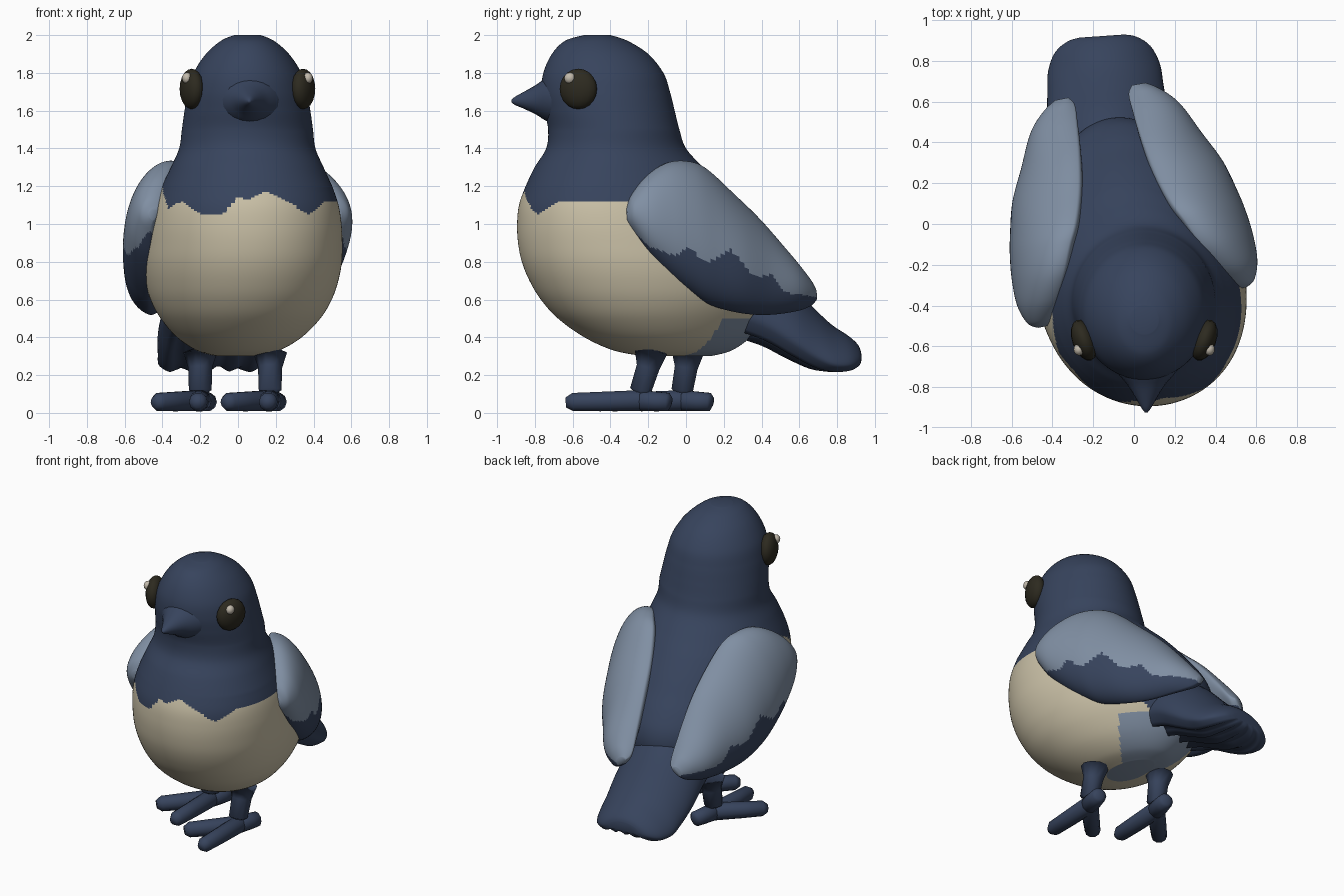
import bpy
import bmesh
from math import sin, cos, pi, radians
from mathutils import Vector, Matrix

cube = bpy.data.objects.get("Cube")
if cube:
    bpy.data.objects.remove(cube, do_unlink=True)


def material(name, rgb):
    mat = bpy.data.materials.new(name)
    mat.use_nodes = True
    colour = (*rgb, 1)
    mat.diffuse_color = colour
    mat.node_tree.nodes["Principled BSDF"].inputs["Base Color"].default_value = colour
    return mat


navy = material("navy plumage", (0.038, 0.057, 0.109))
grey = material("blue grey plumage", (0.216, 0.275, 0.366))
cream = material("cream belly", (0.59, 0.53, 0.385))
black = material("dark eye", (0.026, 0.023, 0.014))
white = material("eye glint", (0.54, 0.49, 0.41))


def placed(x, degrees):
    """Frame for parts that are turned a little away from the head."""
    return Matrix.Translation((x, -0.41, 0)) @ Matrix.Rotation(radians(degrees), 4, "Z")


def smooth(rows, steps):
    """Catmull-Rom interpolation of a table of stations."""
    out = []
    for i in range(len(rows) - 1):
        a, b = rows[max(i - 1, 0)], rows[i]
        c, d = rows[i + 1], rows[min(i + 2, len(rows) - 1)]
        for k in range(steps):
            t = k / steps
            out.append([q + t * ((r - p) + t * ((2 * p - 5 * q + 4 * r - s)
                        + t * (3 * q - p - 3 * r + s))) / 2
                        for p, q, r, s in zip(a, b, c, d)])
    return out + [list(rows[-1])]


def ragged(points, u):
    """Height of a jagged border at position u."""
    for (u0, v0), (u1, v1) in zip(points, points[1:]):
        if u <= u1:
            return v0 + (v1 - v0) * max(0, (u - u0) / (u1 - u0))
    return points[-1][1]


def loft(name, rings, mats, rule=None, matrix=Matrix()):
    """Skin closed rings; rule picks a material slot from a face centre."""
    bm = bmesh.new()
    loops = [[bm.verts.new(p) for p in ring] for ring in rings]
    n = len(loops[0])
    for a, b in zip(loops, loops[1:]):
        for i in range(n):
            j = (i + 1) % n
            bm.faces.new((a[i], a[j], b[j], b[i]))
    bm.faces.new(loops[0])
    bm.faces.new(loops[-1])
    bmesh.ops.recalc_face_normals(bm, faces=bm.faces)
    for face in bm.faces:
        face.material_index = rule(face.calc_center_median()) if rule else 0
    bm.transform(matrix)
    mesh = bpy.data.meshes.new(name)
    bm.to_mesh(mesh)
    bm.free()
    for mat in mats:
        mesh.materials.append(mat)
    mesh.shade_smooth()
    bpy.context.collection.objects.link(bpy.data.objects.new(name, mesh))


def tube(name, path, mat, sides=10):
    """Round limb through (x, y, z, radius) stations."""
    pts = [Vector(p[:3]) for p in path]
    rings = []
    for i, p in enumerate(pts):
        along = pts[min(i + 1, len(pts) - 1)] - pts[max(i - 1, 0)]
        turn = along.to_track_quat("Z", "Y")
        rings.append([p + turn @ Vector((cos(a), sin(a), 0)) * path[i][3]
                      for a in (2 * pi * k / sides for k in range(sides))])
    loft(name, rings, [mat])


def ball(name, centre, size, angle, mat):
    bm = bmesh.new()
    bmesh.ops.create_uvsphere(bm, u_segments=16, v_segments=10, radius=1)
    bm.transform(Matrix.LocRotScale(Vector(centre), Matrix.Rotation(angle, 3, "Z"), Vector(size)))
    mesh = bpy.data.meshes.new(name)
    bm.to_mesh(mesh)
    bm.free()
    mesh.materials.append(mat)
    mesh.shade_smooth()
    bpy.context.collection.objects.link(bpy.data.objects.new(name, mesh))


# Head and body: height, front, back, half width
BODY = [(2.0, -.54, -.4, .07), (1.97, -.64, -.31, .14), (1.9, -.71, -.2, .22),
        (1.8, -.755, -.12, .285), (1.7, -.765, -.085, .315), (1.6, -.75, -.06, .333),
        (1.5, -.73, -.035, .347), (1.4, -.74, .0, .36), (1.3, -.8, .09, .4),
        (1.2, -.845, .19, .44), (1.1, -.88, .28, .475), (1.0, -.89, .36, .495),
        (.9, -.885, .44, .505), (.8, -.865, .5, .508), (.7, -.825, .52, .495),
        (.6, -.765, .5, .465), (.5, -.675, .43, .41), (.4, -.535, .34, .32),
        (.33, -.38, .24, .21), (.3, -.22, .13, .1)]
SEG = 160
rings = []
for z, front, back, w in smooth(BODY, 10):
    k = min(1, max(0, (1.5 - z) / 0.3))
    ring = []
    for i in range(SEG):
        a = 2 * pi * i / SEG
        x = w * sin(a) * (1 + 0.12 * k * cos(a))
        y = (front + back) / 2 - (back - front) / 2 * cos(a)
        ring.append((0.05 + x - 0.17 * k * (y + 0.4), y + 0.13 * k * x, z))
    rings.append(ring)

BIB = [(-.45, 1.2), (-.4, 1.19), (-.37, 1.08), (-.3, 1.12), (-.2, 1.05), (-.08, 1.05),
       (0, 1.14), (.05, 1.13), (.15, 1.17), (.25, 1.13), (.37, 1.05), (.46, 1.12)]


def body_rule(c):
    if c.y > 0.35 and c.z > 0.38:
        return 0
    if c.z < 0.5 and c.y > abs(c.x) - 0.1:
        return 2
    return 1 if c.z < ragged(BIB, c.x) - max(0, c.y + 0.25) else 0


loft("body", rings, [navy, cream, grey], body_rule)

# Beak flaring into the face: y, centre height, half width, half height
BEAK = [(-.66, 1.66, .18, .145), (-.7, 1.66, .165, .132), (-.745, 1.66, .13, .112),
        (-.795, 1.658, .088, .078), (-.86, 1.655, .048, .044), (-.905, 1.652, .022, .022),
        (-.925, 1.65, .006, .006)]
loft("beak", [[(0.06 + w * cos(a), y, z + h * sin(a))
               for a in (2 * pi * i / 20 for i in range(20))]
              for y, z, w, h in smooth(BEAK, 3)], [navy])

# Wings: y, top x, top z, bottom x, bottom z, bulge
WING = [(0, .48, 1.08, .5, 1.02, .03), (.03, .46, 1.15, .51, .97, .08),
        (.12, .41, 1.25, .5, .84, .14), (.24, .35, 1.32, .48, .72, .18),
        (.36, .3, 1.33, .46, .63, .2), (.47, .25, 1.29, .44, .57, .21),
        (.63, .2, 1.15, .41, .53, .205), (.79, .17, 1.0, .36, .52, .17),
        (.95, .15, .81, .31, .54, .135), (1.04, .14, .69, .26, .57, .09),
        (1.08, .16, .65, .22, .6, .03)]
FRINGE = [(0, 1.0), (.11, .88), (.25, .83), (.31, .88), (.42, .79), (.55, .87),
          (.69, .72), (.8, .73), (.86, .64), (1.09, .61)]


def wing_rule(c):
    return 1 if c.z < ragged(FRINGE, c.y) else 0


for side, label in ((1, "left"), (-1, "right")):
    rings = []
    for y, xt, zt, xb, zb, bulge in smooth(WING, 12):
        top, low = Vector((xt, y, zt)), Vector((xb, y, zb))
        out = Vector((zt - zb, 0, xb - xt)).normalized()
        ring = []
        for i in range(88):
            a = 2 * pi * i / 88
            depth = bulge * sin(a) * (1 if sin(a) > 0 else 0.4)
            p = (top + low) / 2 + (top - low) / 2 * cos(a) + out * depth
            ring.append((p.x * side, p.y, p.z))
        rings.append(ring)
    loft(label + "_wing", rings, [grey, navy], wing_rule, placed(0.04, 11))

# Tail: y, centre height, half width, half thickness; arched, with feather ridges below
TAIL = [(.6, .64, .26, .19), (.8, .59, .285, .2), (.95, .505, .295, .19),
        (1.08, .41, .285, .155), (1.18, .355, .275, .115), (1.27, .325, .235, .085),
        (1.32, .31, .17, .055), (1.335, .305, .11, .03)]
rings = []
for y, z, w, h in smooth(TAIL, 4):
    ring = []
    for i in range(48):
        a = 2 * pi * i / 48
        u = cos(a)
        ridge = 0.15 * h * cos(5 * pi * u) * min(0, sin(a))
        ring.append((w * u, y, z + h * sin(a) + ridge - 1.2 * w * w * u * u))
    rings.append(ring)
loft("tail", rings, [navy], None, placed(-0.065, 4))

# Eyes with glints
for side, label in ((1, "left"), (-1, "right")):
    x = 0.05 + side * 0.295
    ball(label + "_eye", (x, -.57, 1.715), (.058, .105, .107), side * radians(-20), black)
    ball(label + "_eye_glint", (x + side * .025, -.615, 1.772), (.026, .03, .03), 0, white)

# Legs and feet, one stepping ahead of the other
for label, x, y, lean in (("left", .17, -.24, .055), ("right", -.2, -.02, .03)):
    tube(label + "_leg", [(x, y + lean, .4, .12), (x, y + lean, .32, .09),
                          (x, y + lean * .7, .24, .064), (x, y, .12, .06), (x, y, .06, .05)], navy)
    for part, dx, dy in (("inner_toe", -.22, -.23), ("outer_toe", -.01, -.36), ("heel", .04, .145)):
        tube(label + "_" + part,
             [(x - dx * .15, y - dy * .15, .065, .035), (x, y, .065, .058),
              (x + dx * .6, y + dy * .6, .06, .054), (x + dx, y + dy, .058, .05),
              (x + dx * 1.1, y + dy * 1.1, .055, .028)], navy)
